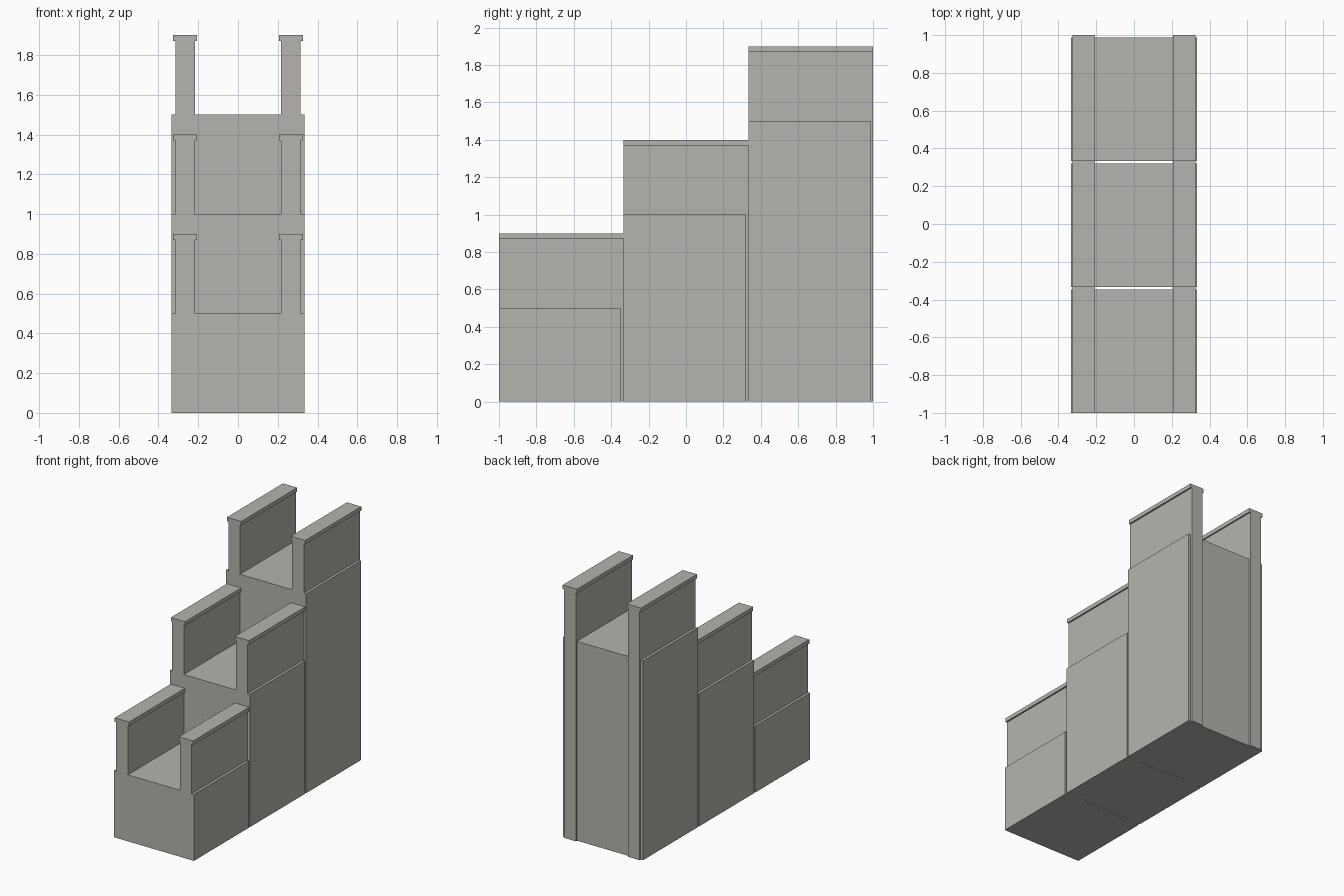
import bpy, bmesh

if "Cube" in bpy.data.objects:
    bpy.data.objects.remove(bpy.data.objects["Cube"])

stone = bpy.data.materials.new("warm_grey_stone")
stone.diffuse_color = (0.46, 0.455, 0.425, 1)
stone.use_nodes = True
stone.node_tree.nodes["Principled BSDF"].inputs["Base Color"].default_value = stone.diffuse_color


def extrude_profile(name, points, y0, y1):
    """Solid made from an (x, z) outline pushed from y0 to y1."""
    bm = bmesh.new()
    face = bm.faces.new([bm.verts.new((x, y0, z)) for x, z in points])
    ext = bmesh.ops.extrude_face_region(bm, geom=[face])
    moved = [v for v in ext["geom"] if isinstance(v, bmesh.types.BMVert)]
    bmesh.ops.translate(bm, verts=moved, vec=(0, y1 - y0, 0))
    bmesh.ops.recalc_face_normals(bm, faces=bm.faces)
    mesh = bpy.data.meshes.new(name)
    bm.to_mesh(mesh)
    bm.free()
    mesh.materials.append(stone)
    obj = bpy.data.objects.new(name, mesh)
    bpy.context.collection.objects.link(obj)
    return obj


DEPTH = 2 / 3      # length of one step
GAP = 0.013        # block stops short of the wall's back end
HALF = 1 / 3       # half width of the block

for i in range(3):
    y0 = -1 + i * DEPTH
    floor = 0.5 * (i + 1)
    top = floor + 0.4

    # Solid step block
    extrude_profile(f"step_block_{i + 1}",
                    [(-HALF, 0), (HALF, 0), (HALF, floor), (-HALF, floor)],
                    y0, y0 + DEPTH - GAP)

    # Side walls with overhanging coping, running down to the ground
    for side, s in (("left", -1), ("right", 1)):
        outline = [(0.217, 0), (0.314, 0), (0.314, top - 0.03), (0.326, top - 0.03),
                   (0.326, top), (0.207, top), (0.207, top - 0.03), (0.217, top - 0.03)]
        extrude_profile(f"{side}_parapet_wall_{i + 1}",
                        [(s * x, z) for x, z in outline], y0, y0 + DEPTH)
